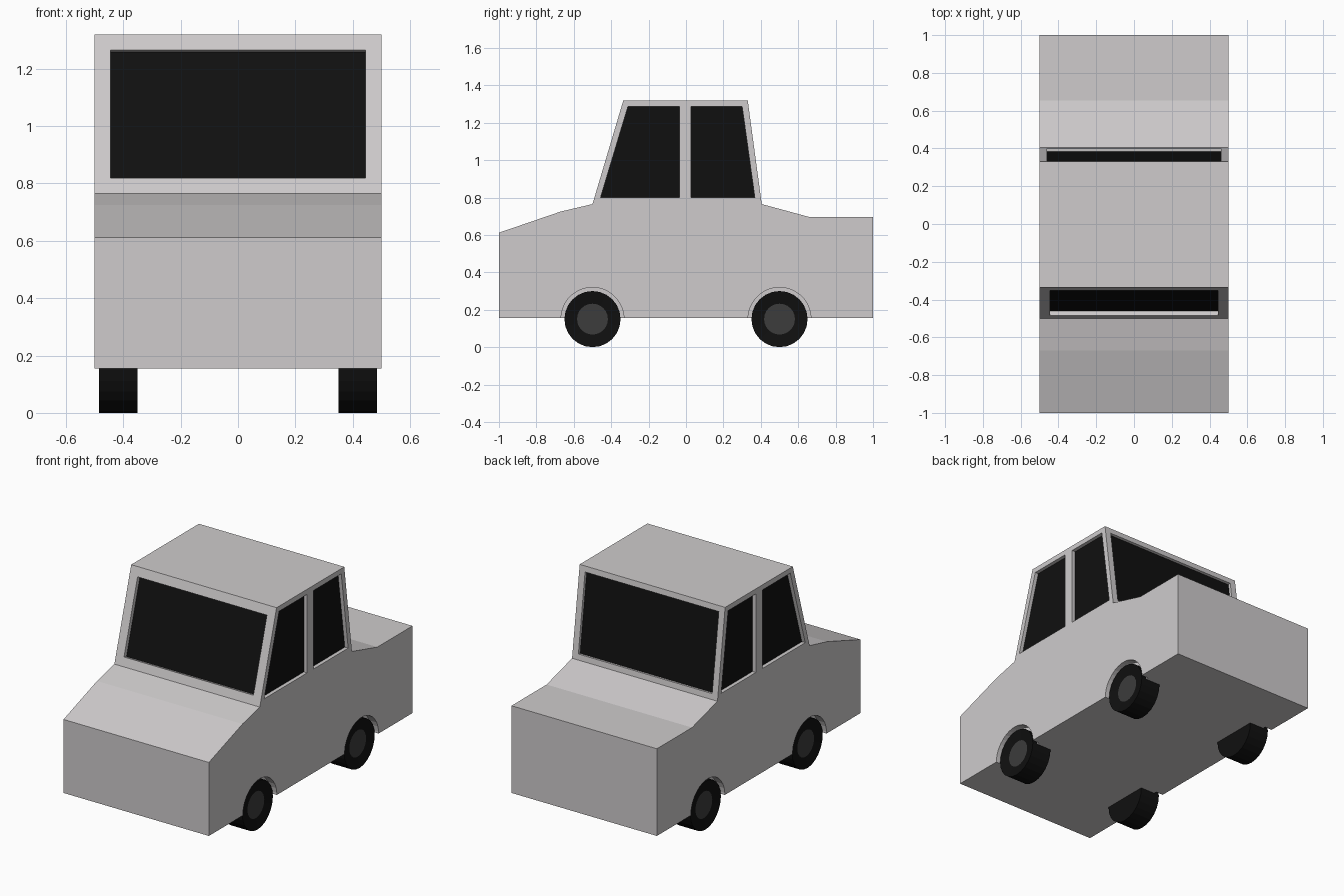
import bpy, bmesh, math
from mathutils import Vector, Matrix

if "Cube" in bpy.data.objects:
    bpy.data.objects.remove(bpy.data.objects["Cube"])


def material(name, r, g, b):
    m = bpy.data.materials.new(name)
    m.diffuse_color = (r, g, b, 1)
    m.use_nodes = True
    m.node_tree.nodes["Principled BSDF"].inputs["Base Color"].default_value = m.diffuse_color
    return m


PAINT = material("grey paint", 0.62, 0.60, 0.605)
BLACK = material("black", 0.005, 0.005, 0.005)
HUB = material("dark grey hub", 0.045, 0.045, 0.045)


def finish(name, bm, *mats):
    bmesh.ops.recalc_face_normals(bm, faces=bm.faces)
    mesh = bpy.data.meshes.new(name)
    bm.to_mesh(mesh)
    bm.free()
    for m in mats:
        mesh.materials.append(m)
    ob = bpy.data.objects.new(name, mesh)
    bpy.context.collection.objects.link(ob)
    return ob


def prism(bm, pts, n, a, b):
    """Polygon pts extruded along n from offset a to offset b."""
    lo = [bm.verts.new(Vector(p) + n * a) for p in pts]
    hi = [bm.verts.new(Vector(p) + n * b) for p in pts]
    bm.faces.new(lo)
    bm.faces.new(hi[::-1])
    for i in range(len(pts)):
        j = (i + 1) % len(pts)
        bm.faces.new((lo[i], lo[j], hi[j], hi[i]))


# body: side profile extruded across the width
profile = [(-1, .155), (-1, .612), (-.67, .725), (-.5, .765), (-.335, 1.32),
           (.33, 1.32), (.405, .765), (.655, .697), (1, .697), (1, .155)]
bm = bmesh.new()
prism(bm, [(0, y, z) for y, z in profile], Vector((1, 0, 0)), -.5, .5)
body = finish("car_body", bm, PAINT)


# windows: outline on the body surface, outward direction, recess depth
def end_window(low, high, z0, z1, hw):
    def at(z):
        return low[0] + (high[0] - low[0]) * (z - low[1]) / (high[1] - low[1])
    side = math.copysign(1, low[0])
    n = Vector((0, side * (high[1] - low[1]), abs(high[0] - low[0]))).normalized()
    return [(-hw, at(z0), z0), (hw, at(z0), z0), (hw, at(z1), z1), (-hw, at(z1), z1)], n


windows = [("windshield", *end_window(profile[3], profile[4], .818, 1.265, .445), .028),
           ("rear_window", *end_window(profile[6], profile[5], .80, 1.285, .46), .02)]
for s, label in ((1, "right"), (-1, "left")):
    for part, quad in (("front", [(-.457, .8), (-.035, .8), (-.035, 1.288), (-.31, 1.288)]),
                       ("rear", [(.028, .8), (.368, .8), (.30, 1.288), (.028, 1.288)])):
        windows.append((f"{label}_{part}_side_window",
                        [(s * .5, y, z) for y, z in quad], Vector((s, 0, 0)), .026))

# cutter: window recesses and wheel arches
bm = bmesh.new()
for name, pts, n, d in windows:
    prism(bm, pts, n, -d, .05)
for s in (1, -1):
    for y in (-.5, .5):
        ring = [(s * .5, y + .168 * math.cos(t), .152 + .168 * math.sin(t))
                for t in (2 * math.pi * (i + .5) / 32 for i in range(32))]
        prism(bm, ring, Vector((s, 0, 0)), -.05, .05)
cutter = finish("recess_cutter", bm, PAINT)
cutter.hide_render = True
mod = body.modifiers.new("recesses", 'BOOLEAN')
mod.operation, mod.solver, mod.object = 'DIFFERENCE', 'EXACT', cutter
bpy.context.view_layer.objects.active = body
bpy.ops.object.modifier_apply(modifier=mod.name)
bpy.data.objects.remove(cutter)

# glass plates on the recess floors
for name, pts, n, d in windows:
    bm = bmesh.new()
    prism(bm, pts, n, -d - .003, -d + .003)
    finish(name, bm, BLACK)

# wheels: tyre with a slightly recessed hub
SIDES = 24
for s, label in ((1, "right"), (-1, "left")):
    for y, part in ((-.5, "front"), (.5, "rear")):
        bm = bmesh.new()
        bmesh.ops.create_cone(bm, cap_ends=True, segments=SIDES,
                              radius1=.15, radius2=.15, depth=.135)
        bm.normal_update()
        cap = max(bm.faces, key=lambda f: f.calc_center_median().z)
        step = math.cos(math.pi / SIDES)
        bmesh.ops.inset_individual(bm, faces=[cap], thickness=(.15 - .082) * step)
        for v in cap.verts:
            v.co.z -= .012
        cap.material_index = 1
        bm.transform(Matrix.Translation((s * .4175, y, .15))
                     @ Matrix.Rotation(s * math.pi / 2, 4, 'Y'))
        finish(f"{part}_{label}_wheel", bm, BLACK, HUB)
